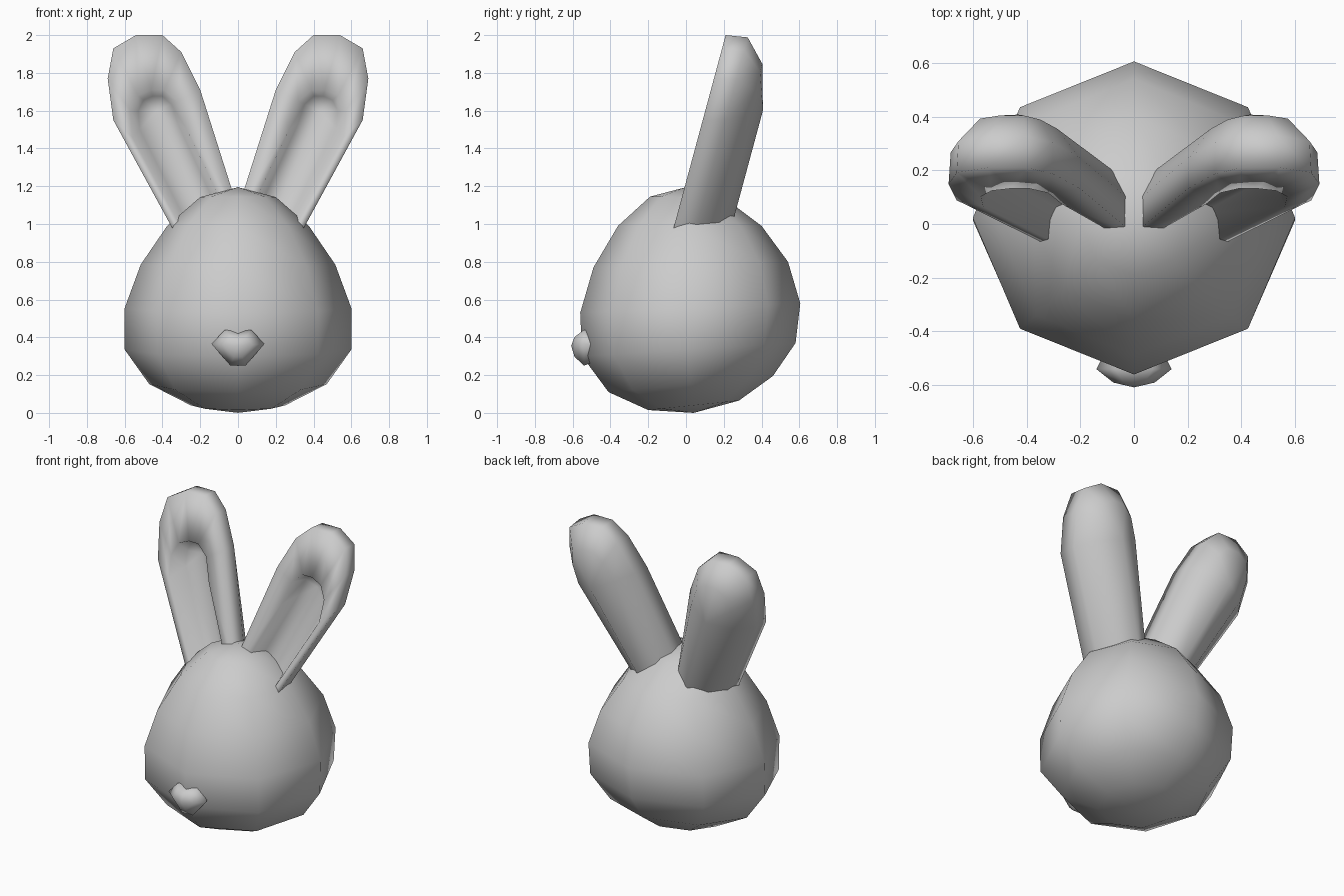
import bpy
import bmesh
import math
from mathutils import Vector

default = bpy.data.objects.get("Cube")
if default:
    bpy.data.objects.remove(default, do_unlink=True)

grey = bpy.data.materials.new("soft_grey")
grey.use_nodes = True
grey.diffuse_color = (0.6, 0.6, 0.6, 1)
grey.node_tree.nodes["Principled BSDF"].inputs["Base Color"].default_value = (0.6, 0.6, 0.6, 1)


def loft(name, loops, closed=True):
    """Skin a list of equal-length point loops; coincident points are merged."""
    bm = bmesh.new()
    rows = [[bm.verts.new(p) for p in loop] for loop in loops]
    n = len(rows[0])
    for a, b in zip(rows, rows[1:]):
        for i in range(n if closed else n - 1):
            j = (i + 1) % n
            bm.faces.new((a[i], a[j], b[j], b[i]))
    bmesh.ops.remove_doubles(bm, verts=bm.verts[:], dist=0.0005)
    bmesh.ops.recalc_face_normals(bm, faces=bm.faces[:])
    mesh = bpy.data.meshes.new(name)
    bm.to_mesh(mesh)
    bm.free()
    mesh.shade_smooth()
    mesh.materials.append(grey)
    obj = bpy.data.objects.new(name, mesh)
    bpy.context.collection.objects.link(obj)
    return obj


# Head: eight-sided sphere with rings tilted toward the front
# (half width, front y, front z, back y, back z)
rings = [(0, 0, 1.195, 0, 1.195), (0.2, -0.19, 1.145, 0.2, 1.14),
         (0.375, -0.36, 0.99, 0.4, 0.99), (0.515, -0.49, 0.77, 0.54, 0.8),
         (0.6, -0.56, 0.53, 0.605, 0.58), (0.6, -0.55, 0.3, 0.58, 0.37),
         (0.47, -0.41, 0.11, 0.46, 0.195), (0.25, -0.2, 0.015, 0.28, 0.065),
         (0, 0.04, 0, 0.04, 0)]
head = []
for w, fy, fz, by, bz in rings:
    loop = []
    for k in range(8):
        a = math.tau * k / 8
        t = (1 + math.sin(a)) / 2
        loop.append((w * math.cos(a), fy + (by - fy) * t, fz + (bz - fz) * t))
    head.append(loop)
loft("head", head)

# Ears: rounded shell behind a slanted front plane, with a hollow in front
rim = [(0.3, 0.89), (0.66, 1.55), (0.69, 1.77), (0.66, 1.93), (0.54, 2.0),
       (0.4, 2.0), (0.3, 1.91), (0.2, 1.71), (0, 1.08)]
hollow = [(0.275, 0.93), (0.56, 1.46), (0.57, 1.6), (0.53, 1.68), (0.46, 1.71),
          (0.39, 1.71), (0.32, 1.65), (0.27, 1.5), (0.06, 1.06)]
spine_base, spine_top = Vector((0.16, 0.98)), Vector((0.43, 1.6))


def ear_loop(outline, pull, depth, side):
    """Outline pulled toward the ear's centre line, set back from the front."""
    loop = []
    for i, p in enumerate(outline):
        end = spine_base if i in (0, len(outline) - 1) else spine_top
        x, z = Vector(p).lerp(end, pull)
        loop.append((side * x, -0.06 + 0.27 * (z - 1) + depth, z))
    return loop


for name, side in (("left_ear", 1), ("right_ear", -1)):
    loft(name, [ear_loop(hollow, 1, 0.13, side), ear_loop(hollow, 0.3, 0.11, side),
                ear_loop(hollow, 0, 0, side), ear_loop(rim, 0, 0, side),
                ear_loop(rim, 0.03, 0.12, side), ear_loop(rim, 0.38, 0.235, side),
                ear_loop(rim, 1, 0.305, side)], closed=False)

# Nose: small rounded wedge
half = [(0.07, 0.44), (0.14, 0.365), (0.04, 0.25)]
outline = [(0, 0.43)] + half + [(-x, z) for x, z in reversed(half)]
nose = []
for y, s in ((-0.46, 0.7), (-0.54, 1), (-0.59, 0.55), (-0.608, 0)):
    nose.append([(x * s, y, 0.355 + (z - 0.355) * s) for x, z in outline])
loft("nose", nose)
